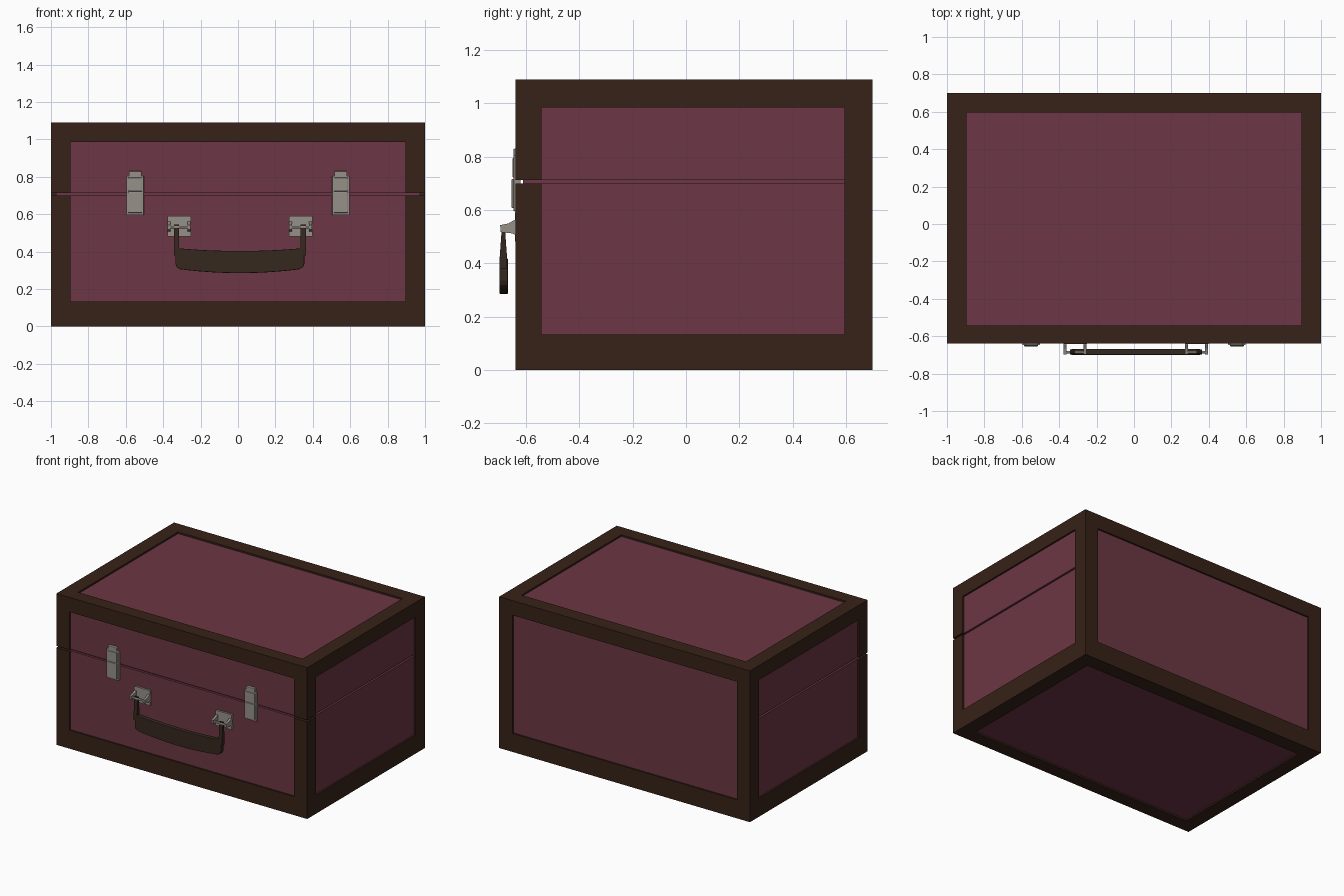
import bpy, bmesh
from mathutils import Vector

if "Cube" in bpy.data.objects:
    bpy.data.objects.remove(bpy.data.objects["Cube"])


def material(name, rgb):
    m = bpy.data.materials.new(name)
    m.diffuse_color = (*rgb, 1)
    m.use_nodes = True
    m.node_tree.nodes["Principled BSDF"].inputs["Base Color"].default_value = m.diffuse_color
    return m


WINE = material("wine_panel", (0.15, 0.037, 0.058))
WOOD = material("dark_trim", (0.038, 0.016, 0.009))
LEATHER = material("dark_leather", (0.036, 0.021, 0.013))
METAL = material("worn_metal", (0.31, 0.28, 0.25))


def finish(name, bm, mat, bevel=0):
    bmesh.ops.recalc_face_normals(bm, faces=bm.faces)
    me = bpy.data.meshes.new(name)
    bm.to_mesh(me)
    bm.free()
    me.materials.append(mat)
    ob = bpy.data.objects.new(name, me)
    bpy.context.collection.objects.link(ob)
    if bevel:
        b = ob.modifiers.new("bevel", 'BEVEL')
        b.width, b.segments, b.limit_method = bevel, 2, 'ANGLE'
    return ob


def add_box(bm, lo, hi):
    lo, hi = Vector(lo), Vector(hi)
    vs = bmesh.ops.create_cube(bm, size=1)["verts"]
    for v in vs:
        v.co = (lo + hi) / 2 + v.co * (hi - lo)


def boxes(name, mat, spans, bevel=0):
    bm = bmesh.new()
    for lo, hi in spans:
        add_box(bm, lo, hi)
    return finish(name, bm, mat, bevel)


def prism(name, mat, pts, axis, a, b, bevel=0):
    # extrude a closed 2D outline along x (points y,z) or y (points x,z)
    bm = bmesh.new()
    vs = [bm.verts.new((a, p, q) if axis == 'x' else (p, a, q)) for p, q in pts]
    f = bm.faces.new(vs)
    ext = bmesh.ops.extrude_face_region(bm, geom=[f])["geom"]
    d = (b - a, 0, 0) if axis == 'x' else (0, b - a, 0)
    bmesh.ops.translate(bm, vec=d, verts=[v for v in ext if isinstance(v, bmesh.types.BMVert)])
    return finish(name, bm, mat, bevel)


# Overall case limits, trim width, panel recess, lid seam
X, YF, YB, Z0, Z1 = 1.0, -0.64, 0.70, 0.0, 1.09
W, R, S0, S1 = 0.105, 0.012, 0.70, 0.712
ZL, ZU = 0.133, 0.985

# Panels of body and lid, with a smaller core showing inside the seam
boxes("body_panels", WINE, [((-X + R, YF + R, Z0 + R), (X - R, YB - R, S0))])
boxes("lid_panels", WINE, [((-X + R, YF + R, S1), (X - R, YB - R, Z1 - R))])
boxes("inner_lining", WINE, [((-X + 0.028, YF + 0.028, 0.6), (X - 0.028, YB - R, 0.8))])


def trim_ring(name, za, zb):
    boxes(name, WOOD, [
        ((-X, YF, za), (X, YF + W - 0.007, zb)),
        ((-X, YB - W, za), (X, YB, zb)),
        ((-X, YF + W - 0.007, za), (-X + W, YB - W, zb)),
        ((X - W, YF + W - 0.007, za), (X, YB - W, zb))])


# Wooden trim: rings at the bottom and top, split front posts, whole rear posts
trim_ring("bottom_trim", Z0, ZL)
trim_ring("top_trim", ZU, Z1)
for s, side in ((-1, "left"), (1, "right")):
    xa, xb = sorted((s * X, s * (X - W)))
    boxes(side + "_front_posts", WOOD, [((xa, YF, ZL), (xb, YF + 0.026, S0)),
                                        ((xa, YF, S1), (xb, YF + 0.026, ZU))])
    xc, xd = sorted((s * X, s * (X - 0.026)))
    boxes(side + "_front_post_returns", WOOD, [((xc, YF + 0.026, ZL), (xd, YF + 0.098, S0)),
                                               ((xc, YF + 0.026, S1), (xd, YF + 0.098, ZU))])
    boxes(side + "_rear_post", WOOD, [((xa, YB - W, ZL), (xb, YB, ZU))])
# Back panel closing the hinge side without a seam
boxes("back_panel", WINE, [((-X + W, YB - 0.05, ZL), (X - W, YB - R, ZU))])

# Latches
for s, side in ((-1, "left"), (1, "right")):
    c = s * 0.55
    boxes(side + "_latch", METAL, [
        ((c - 0.047, -0.647, 0.595), (c + 0.047, -0.62, 0.805)),
        ((c - 0.034, -0.647, 0.79), (c + 0.034, -0.62, 0.83))], 0.004)
    boxes(side + "_latch_lever", METAL, [
        ((c - 0.038, -0.654, 0.607), (c + 0.038, -0.64, 0.717)),
        ((c - 0.038, -0.651, 0.722), (c + 0.038, -0.64, 0.795))], 0.004)

# Handle, built around its own centre line
HC = 0.01
for s, side in ((-1, "left"), (1, "right")):
    c = HC + s * 0.325
    # mounting plate with side notches, pierced ears and hinge pin
    boxes(side + "_handle_plate", METAL, [
        ((c - 0.063, -0.642, 0.55), (c + 0.063, -0.62, 0.59)),
        ((c - 0.048, -0.642, 0.52), (c + 0.048, -0.62, 0.555)),
        ((c - 0.063, -0.642, 0.482), (c + 0.063, -0.62, 0.522))])
    for e in (-1, 1):
        x = c + e * 0.053
        prism(side + "_handle_ear", METAL,
              [(-0.63, 0.50), (-0.65, 0.512), (-0.695, 0.517), (-0.697, 0.543),
               (-0.665, 0.55), (-0.645, 0.562), (-0.63, 0.562)], 'x', x - 0.008, x + 0.008)
    boxes(side + "_handle_pin", METAL, [((c - 0.055, -0.692, 0.524), (c + 0.055, -0.678, 0.538))], 0.004)
    # strap widening towards the grip
    prism(side + "_handle_strap", LEATHER,
          [(-0.69, 0.545), (-0.68, 0.545), (-0.671, 0.42), (-0.671, 0.38),
           (-0.699, 0.38), (-0.699, 0.42)], 'x', c + s * 0.02 - 0.014 - s * 0.006, c + s * 0.02 + 0.014 - s * 0.006)

# Curved grip outline: sagging top and bottom edges with rounded lower corners
N = 12
top = [(HC + 0.345 * t, 0.403 + 0.016 * t * t) for t in (-1 + 2 * i / N for i in range(N + 1))]
low = [(HC + 0.315 * t, 0.285 + 0.02 * t * t) for t in (1 - 2 * i / N for i in range(N + 1))]
prism("handle_grip", LEATHER,
      top + [(HC + 0.345, 0.335), (HC + 0.337, 0.316)] + low + [(HC - 0.337, 0.316), (HC - 0.345, 0.335)],
      'y', -0.70, -0.668, 0.004)
